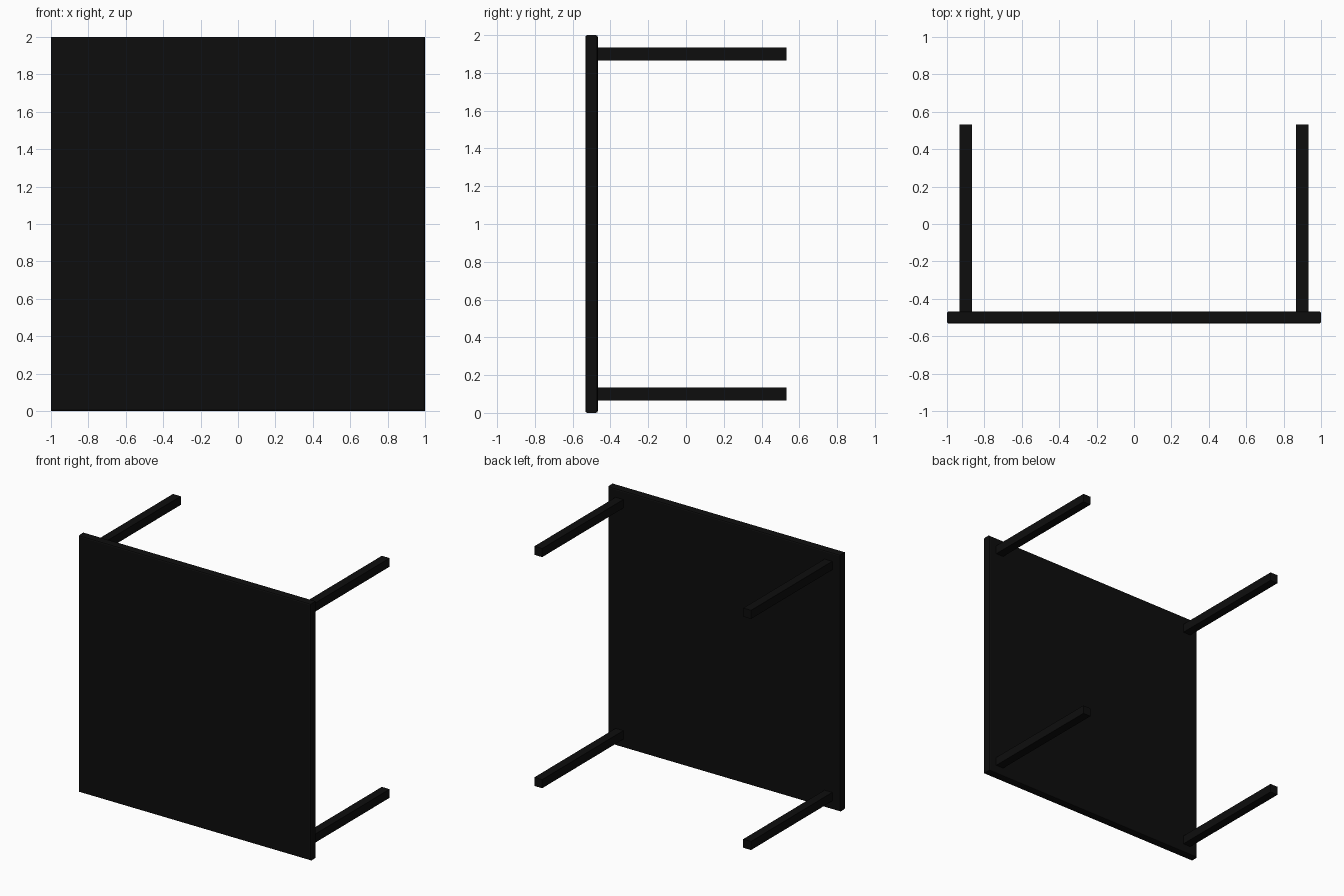
import bpy, bmesh

if "Cube" in bpy.data.objects:
    bpy.data.objects.remove(bpy.data.objects["Cube"])

black = bpy.data.materials.new("black_finish")
black.diffuse_color = (0.004, 0.004, 0.004, 1)
black.use_nodes = True
black.node_tree.nodes["Principled BSDF"].inputs["Base Color"].default_value = black.diffuse_color


def box(name, lo, hi, bevel_rim=0.0):
    """Axis-aligned box; optionally rounds the rims of its two y-facing sides."""
    bm = bmesh.new()
    bmesh.ops.create_cube(bm, size=1)
    for v in bm.verts:
        v.co = [lo[i] + (v.co[i] + 0.5) * (hi[i] - lo[i]) for i in range(3)]
    if bevel_rim:
        rim = [e for e in bm.edges
               if abs(e.verts[0].co.y - e.verts[1].co.y) < 1e-5]
        bmesh.ops.bevel(bm, geom=rim, offset=bevel_rim, segments=2,
                        profile=0.5, affect='EDGES')
    mesh = bpy.data.meshes.new(name)
    bm.to_mesh(mesh)
    bm.free()
    mesh.materials.append(black)
    obj = bpy.data.objects.new(name, mesh)
    bpy.context.collection.objects.link(obj)
    return obj


# Table top, standing upright because the table lies on its side
FRONT, BACK, UNDERSIDE = -0.533, 0.533, -0.467
box("table_top", (-1, FRONT, 0), (1, UNDERSIDE, 2), bevel_rim=0.01)

# Four square legs pointing backwards, one near each corner
INSET, HALF = 0.9, 0.0335
for side, x in (("left", -INSET), ("right", INSET)):
    for level, z in (("lower", 1 - INSET), ("upper", 1 + INSET)):
        box(f"{level}_{side}_leg",
            (x - HALF, UNDERSIDE, z - HALF),
            (x + HALF, BACK, z + HALF))
